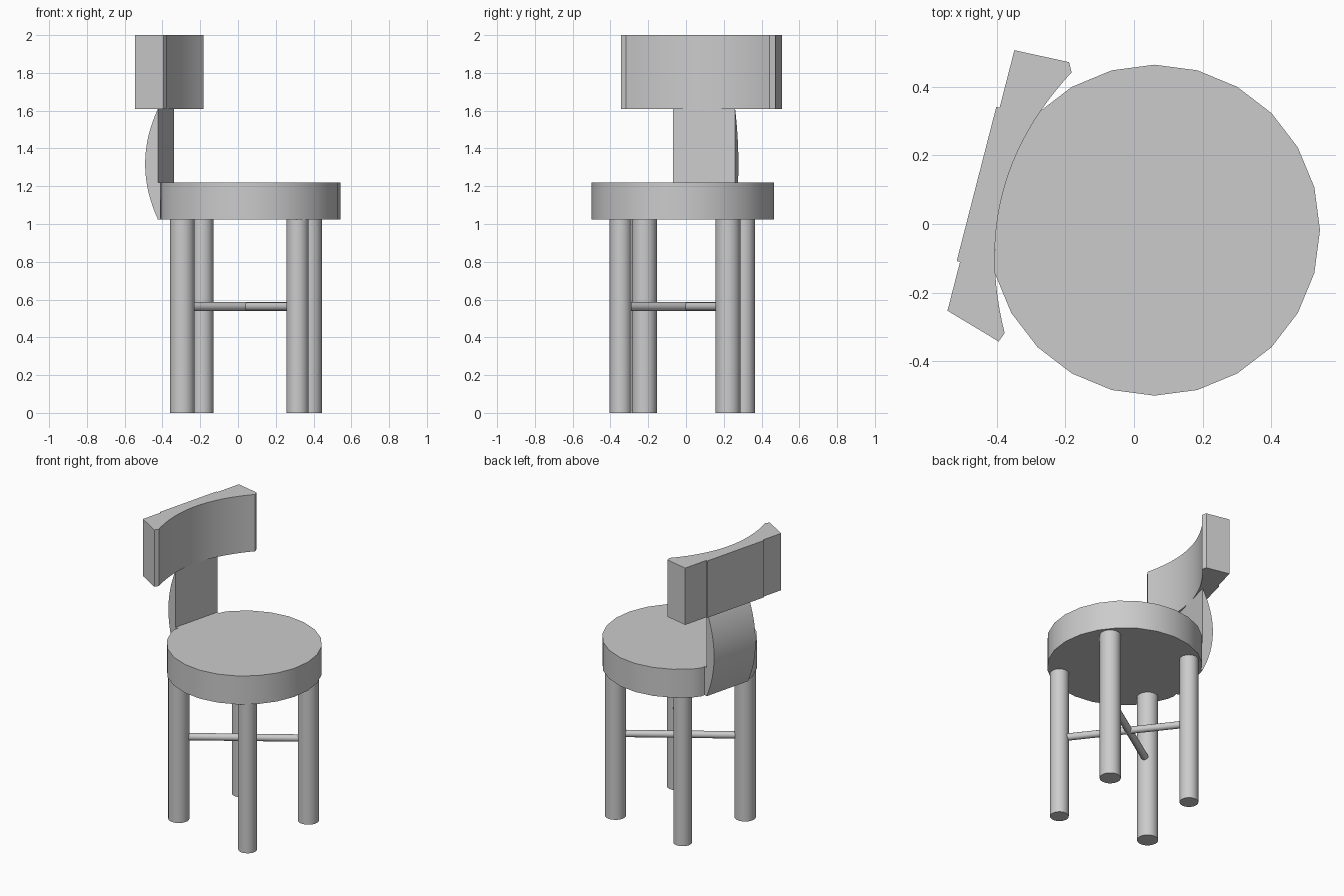
import bpy, bmesh, math
from mathutils import Matrix, Vector

if "Cube" in bpy.data.objects:
    bpy.data.objects.remove(bpy.data.objects["Cube"])

COLOUR = (0.6, 0.6, 0.6, 1)
grey = bpy.data.materials.new("plain grey")
grey.use_nodes = True
grey.diffuse_color = COLOUR
grey.node_tree.nodes["Principled BSDF"].inputs["Base Color"].default_value = COLOUR

# Chair frame: local x runs along the backrest, local y points behind the sitter
TURN = math.radians(75.6)
FRAME = Matrix.Translation((0.06, -0.018, 0)) @ Matrix.Rotation(TURN, 4, "Z")


def finish(name, bm, matrix=Matrix()):
    bmesh.ops.recalc_face_normals(bm, faces=bm.faces)
    mesh = bpy.data.meshes.new(name)
    bm.to_mesh(mesh)
    bm.free()
    mesh.materials.append(grey)
    obj = bpy.data.objects.new(name, mesh)
    bpy.context.collection.objects.link(obj)
    obj.matrix_world = matrix
    bpy.ops.object.select_all(action="DESELECT")
    obj.select_set(True)
    bpy.context.view_layer.objects.active = obj
    bpy.ops.object.shade_smooth_by_angle(angle=math.radians(28))


def prism(points, depth):
    """Extrude a closed outline of 3D points along a vector."""
    bm = bmesh.new()
    face = bm.faces.new([bm.verts.new(p) for p in points])
    out = bmesh.ops.extrude_face_region(bm, geom=[face], use_keep_orig=True)
    moved = [g for g in out["geom"] if isinstance(g, bmesh.types.BMVert)]
    bmesh.ops.translate(bm, verts=moved, vec=depth)
    return bm


def rod(name, start, end, radius, sides):
    start, end = Vector(start), Vector(end)
    axis = end - start
    bm = bmesh.new()
    bmesh.ops.create_cone(bm, cap_ends=True, segments=sides, radius1=radius,
                          radius2=radius, depth=axis.length)
    spin = axis.to_track_quat("Z", "Y").to_matrix().to_4x4()
    finish(name, bm, Matrix.Translation((start + end) / 2) @ spin)


# Seat: round slab trimmed flat where the back joins
SEAT_LOW, SEAT_TOP, BACK_TOP = 1.025, 1.22, 1.61
angles = [math.tau * i / 24 - TURN for i in range(24)]
seat = prism([(0.483 * math.cos(a), 0.483 * math.sin(a), SEAT_LOW) for a in angles],
             (0, 0, SEAT_TOP - SEAT_LOW))
cut = bmesh.ops.bisect_plane(seat, geom=seat.verts[:] + seat.edges[:] + seat.faces[:],
                             plane_co=(0, 0.436, 0), plane_no=(0, 1, 0), clear_outer=True)
bmesh.ops.edgeloop_fill(seat, edges=[g for g in cut["geom_cut"]
                                     if isinstance(g, bmesh.types.BMEdge)])
finish("seat", seat, FRAME)

# Mounting plate between the seat and the back support
plate = [(x, y, SEAT_LOW) for x, y in ((-0.17, 0.436), (0.17, 0.436), (0.17, 0.457), (-0.17, 0.457))]
finish("mounting_plate", prism(plate, (0, 0, SEAT_TOP - SEAT_LOW)), FRAME)

# Back support: flat front, bowed rear
bow = []
for i in range(17):
    u = i / 8 - 1
    z = (SEAT_LOW + BACK_TOP) / 2 + u * (BACK_TOP - SEAT_LOW) / 2
    bow.append((-0.17, 0.456 + 0.07 * (1 - u * u), z))
finish("back_support", prism(bow, (0.34, 0, 0)), FRAME)

# Backrest: hollow front, chamfered wings, slightly raised rear panel
hollow = []
for i in range(25):
    u = i / 12 - 1
    hollow.append((0.393 * u - 0.007, 0.456 - 0.107 * u * u))
outline = hollow + [(0.413, 0.364), (0.407, 0.527), (0.234, 0.527), (0.234, 0.537),
                    (-0.231, 0.537), (-0.231, 0.527), (-0.378, 0.527), (-0.428, 0.36)]
finish("backrest", prism([(x, y, BACK_TOP) for x, y in outline], (0, 0, 2 - BACK_TOP)), FRAME)

# Legs: two thicker and two thinner, in opposite pairs joined by stretchers
pairs = {"wide": (0.066, (-0.295, -0.22), (0.379, 0.222)),
         "slim": (0.0585, (0.315, -0.346), (-0.189, 0.306))}
for label, (radius, first, second) in pairs.items():
    for side, (x, y) in zip(("front", "back"), (first, second)):
        rod(f"{label}_{side}_leg", (x, y, 0), (x, y, SEAT_LOW), radius, 24)
    rod(f"{label}_stretcher", (*first, 0.563), (*second, 0.563), 0.023, 16)
